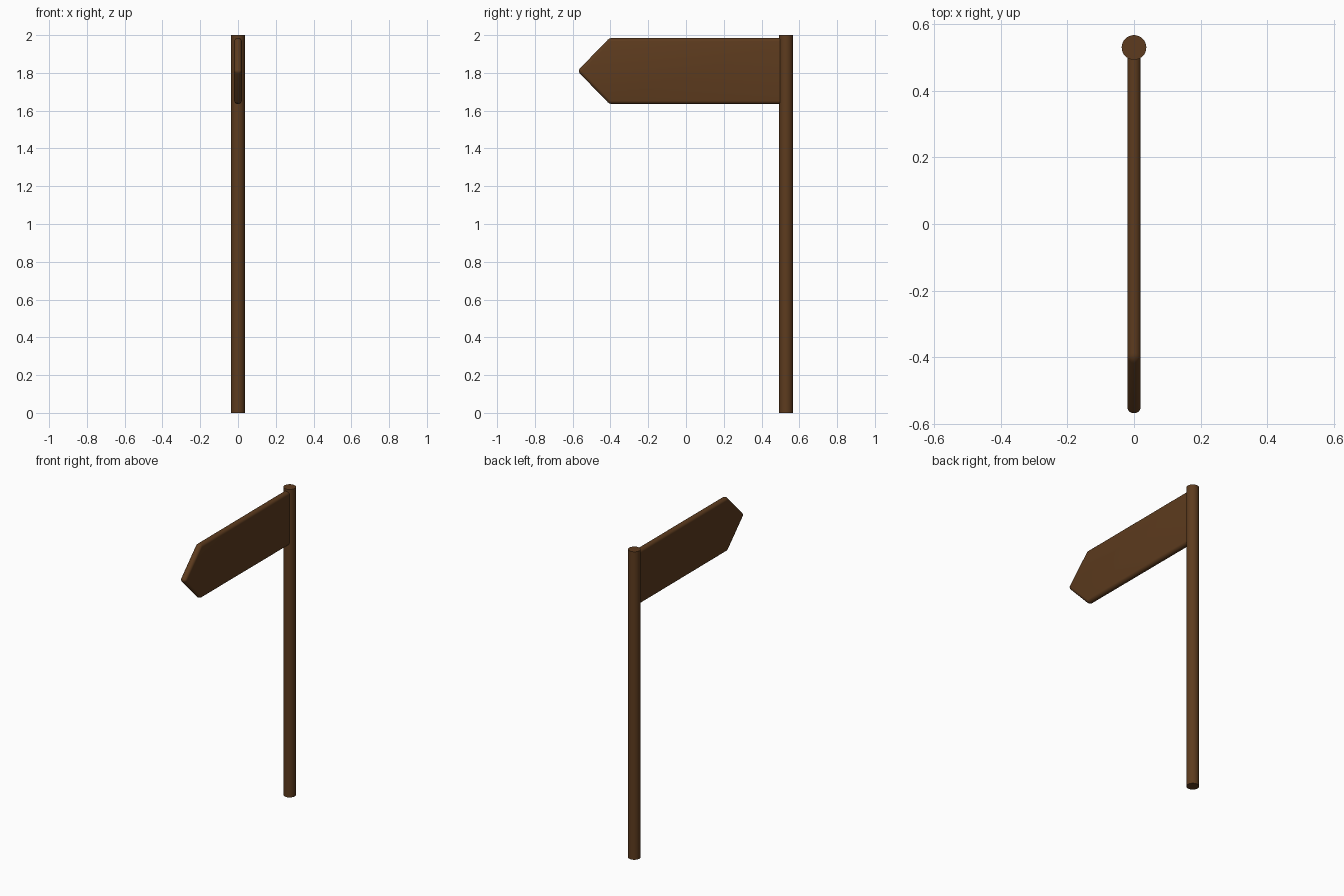
import bpy, bmesh

if "Cube" in bpy.data.objects:
    bpy.data.objects.remove(bpy.data.objects["Cube"])

wood = bpy.data.materials.new("brown_wood")
wood.diffuse_color = (0.11, 0.044, 0.013, 1)
wood.use_nodes = True
wood.node_tree.nodes["Principled BSDF"].inputs["Base Color"].default_value = wood.diffuse_color


def finish(obj):
    obj.data.materials.append(wood)
    bpy.ops.object.select_all(action='DESELECT')
    obj.select_set(True)
    bpy.context.view_layer.objects.active = obj
    bpy.ops.object.shade_smooth_by_angle(angle=0.6)


# Round post
bpy.ops.mesh.primitive_cylinder_add(vertices=32, radius=0.037, depth=2,
                                    location=(0, 0.53, 1))
post = bpy.context.object
post.name = "post"
finish(post)

# Arrow board: pointed profile in the YZ plane, extruded along X
profile = [(0.53, 1.635), (0.53, 1.985), (-0.405, 1.985),
           (-0.575, 1.81), (-0.405, 1.635)]
half = 0.02
bm = bmesh.new()
face = bm.faces.new([bm.verts.new((-half, y, z)) for y, z in profile])
new = bmesh.ops.extrude_face_region(bm, geom=[face])["geom"]
bmesh.ops.translate(bm, vec=(2 * half, 0, 0),
                    verts=[v for v in new if isinstance(v, bmesh.types.BMVert)])
bmesh.ops.recalc_face_normals(bm, faces=bm.faces)

# Round every edge except those hidden inside the post
edges = [e for e in bm.edges if min(v.co.y for v in e.verts) < 0.5]
bmesh.ops.bevel(bm, geom=edges, offset=0.018, offset_type='OFFSET',
                segments=5, profile=0.5, affect='EDGES', clamp_overlap=True)
mesh = bpy.data.meshes.new("arrow_board")
bm.to_mesh(mesh)
bm.free()
board = bpy.data.objects.new("arrow_board", mesh)
bpy.context.collection.objects.link(board)
finish(board)
